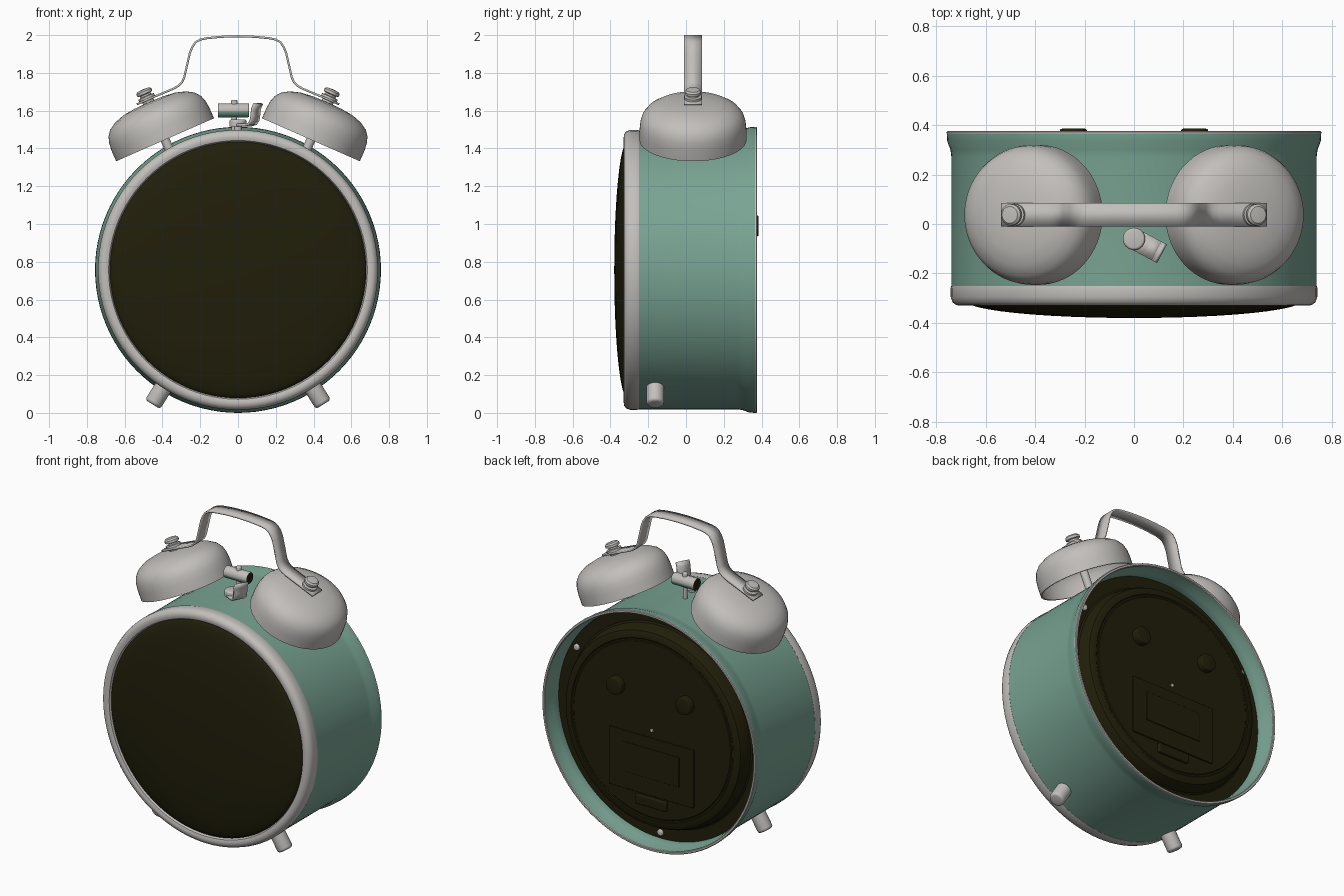
import bpy, bmesh, math
from mathutils import Matrix, Vector

cube = bpy.data.objects.get("Cube")
if cube:
    bpy.data.objects.remove(cube, do_unlink=True)


def material(name, rgb):
    m = bpy.data.materials.new(name)
    m.use_nodes = True
    m.diffuse_color = (*rgb, 1)
    m.node_tree.nodes["Principled BSDF"].inputs["Base Color"].default_value = (*rgb, 1)
    return m


METAL = material("satin grey metal", (0.54, 0.52, 0.50))
TEAL = material("teal enamel", (0.19, 0.37, 0.295))
DARK = material("dark olive", (0.015, 0.013, 0.003))
CZ = 0.757                                        # height of the case centre
BACKWARD = Matrix.Translation((0, 0, CZ)) @ Matrix.Rotation(-math.pi / 2, 4, 'X')


def finish(name, bm, mat, matrix=None, bevel=0):
    bmesh.ops.recalc_face_normals(bm, faces=bm.faces)
    me = bpy.data.meshes.new(name)
    bm.to_mesh(me)
    bm.free()
    me.materials.append(mat)
    ob = bpy.data.objects.new(name, me)
    bpy.context.collection.objects.link(ob)
    if matrix:
        me.transform(matrix)
    bpy.ops.object.select_all(action='DESELECT')
    ob.select_set(True)
    bpy.context.view_layer.objects.active = ob
    bpy.ops.object.shade_smooth_by_angle(angle=math.radians(35))
    if bevel:
        b = ob.modifiers.new("Bevel", 'BEVEL')
        b.width, b.segments = bevel, 3
    return ob


def lathe(name, profile, mat, matrix, steps=64, closed=False):
    """Spin (radius, height) points round the local z axis."""
    bm = bmesh.new()
    vs = [bm.verts.new((r, 0, h)) for r, h in profile]
    es = [bm.edges.new(p) for p in zip(vs, vs[1:])]
    if closed:
        es.append(bm.edges.new((vs[-1], vs[0])))
    bmesh.ops.spin(bm, geom=vs + es, axis=(0, 0, 1), cent=(0, 0, 0),
                   angle=2 * math.pi, steps=steps)
    bmesh.ops.remove_doubles(bm, verts=bm.verts, dist=1e-5)
    return finish(name, bm, mat, matrix)


def along(base, direction):
    rot = Vector(direction).to_track_quat('Z', 'Y').to_matrix().to_4x4()
    return Matrix.Translation(base) @ rot


def rod(name, a, b, radius, mat, rounding=0.0, steps=32):
    a, b = Vector(a), Vector(b)
    n = (b - a).length
    k = rounding
    arc = [(radius - k + k * math.sin(t), n - k + k * math.cos(t))
           for t in (math.pi / 2, math.pi / 3, math.pi / 6, 0)] if k else [(radius, n)]
    return lathe(name, [(0, 0), (radius, 0)] + arc + [(0, n)], mat, along(a, b - a), steps)


def box(name, centre, size, mat, bevel=0):
    bm = bmesh.new()
    bmesh.ops.create_cube(bm, size=1)
    m = Matrix.Translation(centre) @ Matrix.Diagonal((*size, 1))
    return finish(name, bm, mat, m, bevel)


def strip(name, path, width, thick, mat, matrix):
    """Band following (x, z) points, extruded across local y."""
    bm = bmesh.new()
    rows = [[bm.verts.new((x, s * width / 2, z)) for s in (-1, 1)] for x, z in path]
    for p, q in zip(rows, rows[1:]):
        bm.faces.new((p[0], p[1], q[1], q[0]))
    ob = finish(name, bm, mat, matrix)
    s = ob.modifiers.new("Thickness", 'SOLIDIFY')
    s.thickness, s.offset = thick, 0
    return ob


# Case: open drum with a flared rear lip
lathe("case", [(.738, -.25), (.738, .27), (.742, .30), (.755, .335), (.757, .368),
               (.742, .368), (.741, .335), (.728, .30), (.724, .27), (.724, -.25)],
      TEAL, BACKWARD, 96, True)
lathe("rear_rim", [(.757, .366), (.757, .372), (.753, .376), (.743, .376),
                   (.739, .372), (.739, .366)], METAL, BACKWARD, 96, True)

# Front bezel and domed glass
lathe("bezel", [(.739, -.25), (.741, -.258), (.741, -.295), (.734, -.316), (.718, -.328),
                (.70, -.33), (.685, -.325), (.677, -.31), (.677, -.25)],
      METAL, BACKWARD, 96, True)
dome = [(.68 * math.sin(t), -.31 - .07 * math.cos(t))
        for t in [i * math.pi / 24 for i in range(13)]]
lathe("front_glass", dome, DARK, BACKWARD, 96)

# Recessed back panel with a raised centre
lathe("back_panel", [(.726, .255), (.65, .255), (.64, .262), (.63, .31), (.618, .333),
                     (.60, .342), (.575, .344), (.57, .34), (.56, .34), (.555, .344),
                     (0, .344)], DARK, BACKWARD, 96)
for side, label in ((1, "left"), (-1, "right")):
    rod(label + "_setting_knob", (side * .245, .33, .99), (side * .245, .385, .99),
        .055, DARK, .008)
box("battery_cover", (0, .345, .525), (.60, .016, .37), DARK, .004)
box("battery_cover_inset", (0, .351, .545), (.40, .016, .19), DARK, .004)
box("battery_latch", (0, .351, .30), (.22, .026, .06), DARK, .006)
rod("centre_screw", (0, .34, CZ), (0, .352, CZ), .011, METAL, .004, 16)
for i in range(3):
    a = math.radians(30 + 120 * i)
    x, z = .685 * math.cos(a), CZ + .685 * math.sin(a)
    rod(f"panel_screw_{i + 1}", (x, .25, z), (x, .27, z), .02, METAL, .008, 16)

# Bells with posts and nuts, and the feet
tilt = math.radians(23.7)
for side, label in ((1, "left"), (-1, "right")):
    axis = Vector((side * math.sin(tilt), 0, math.cos(tilt)))
    base = Vector((side * .386, .037, 1.446))
    place = along(base, axis)
    lathe(label + "_bell",
          [(.283, 0), (.283, .06), (.279, .10), (.268, .135), (.245, .165), (.205, .19),
           (.15, .207), (.08, .215), (0, .217), (0, .205), (.08, .203), (.145, .195),
           (.197, .179), (.236, .155), (.258, .128), (.269, .10), (.274, .06), (.274, 0)],
          METAL, place, 64, True)
    rod(label + "_bell_post", base - axis * .12, base + axis * .21, .024, METAL)
    lathe(label + "_bell_nut",
          [(0, .215), (.032, .215), (.032, .232), (.045, .235), (.045, .25), (.03, .253),
           (.03, .262), (.043, .266), (.043, .28), (.034, .289), (0, .292)],
          METAL, place, 32)
    rod(label + "_foot", (side * .34, -.163, .224), (side * .452, -.163, .045),
        .047, METAL, .016)

# Carrying handle: bent flat strip
half = [(.535, 1.634), (.46, 1.667), (.345, 1.715), (.317, 1.73), (.298, 1.748),
        (.285, 1.775), (.255, 1.905), (.243, 1.935), (.225, 1.962), (.20, 1.976),
        (.17, 1.983), (.09, 1.991)]
path = [(-x, z) for x, z in half] + [(0, 1.994)] + half[::-1]
strip("handle", path, .095, .011, METAL, Matrix.Translation((0, .037, 0)))

# Hammer between the bells, enamelled on its underside
hammer = rod("hammer_head", (-.105, .037, 1.602), (.058, .037, 1.602), .037, METAL, .005)
hammer.data.materials.append(TEAL)
hammer.data.materials.append(DARK)
for f in hammer.data.polygons:
    if abs(f.normal.x) > .9:
        f.material_index = 2
    elif f.normal.z < -.1:
        f.material_index = 1
rod("hammer_stem", (-.02, .037, 1.47), (-.02, .037, 1.60), .014, METAL, 0, 16)
rod("hammer_pin", (-.02, .037, 1.60), (-.02, .037, 1.657), .017, METAL, .006, 16)

# Stop lever: pivot disc and an upturned paddle
rod("lever_stem", (0, -.06, 1.45), (0, -.06, 1.53), .02, METAL, 0, 16)
rod("lever_pivot", (0, -.06, 1.515), (0, -.06, 1.553), .045, METAL, .01)
turn = Matrix.Translation((0, -.06, 0)) @ Matrix.Rotation(math.radians(-28), 4, 'Z')
strip("lever_paddle", [(0, 1.524), (.06, 1.524), (.085, 1.53), (.10, 1.55), (.104, 1.575),
                       (.108, 1.61), (.122, 1.638)], .085, .014, METAL, turn)
